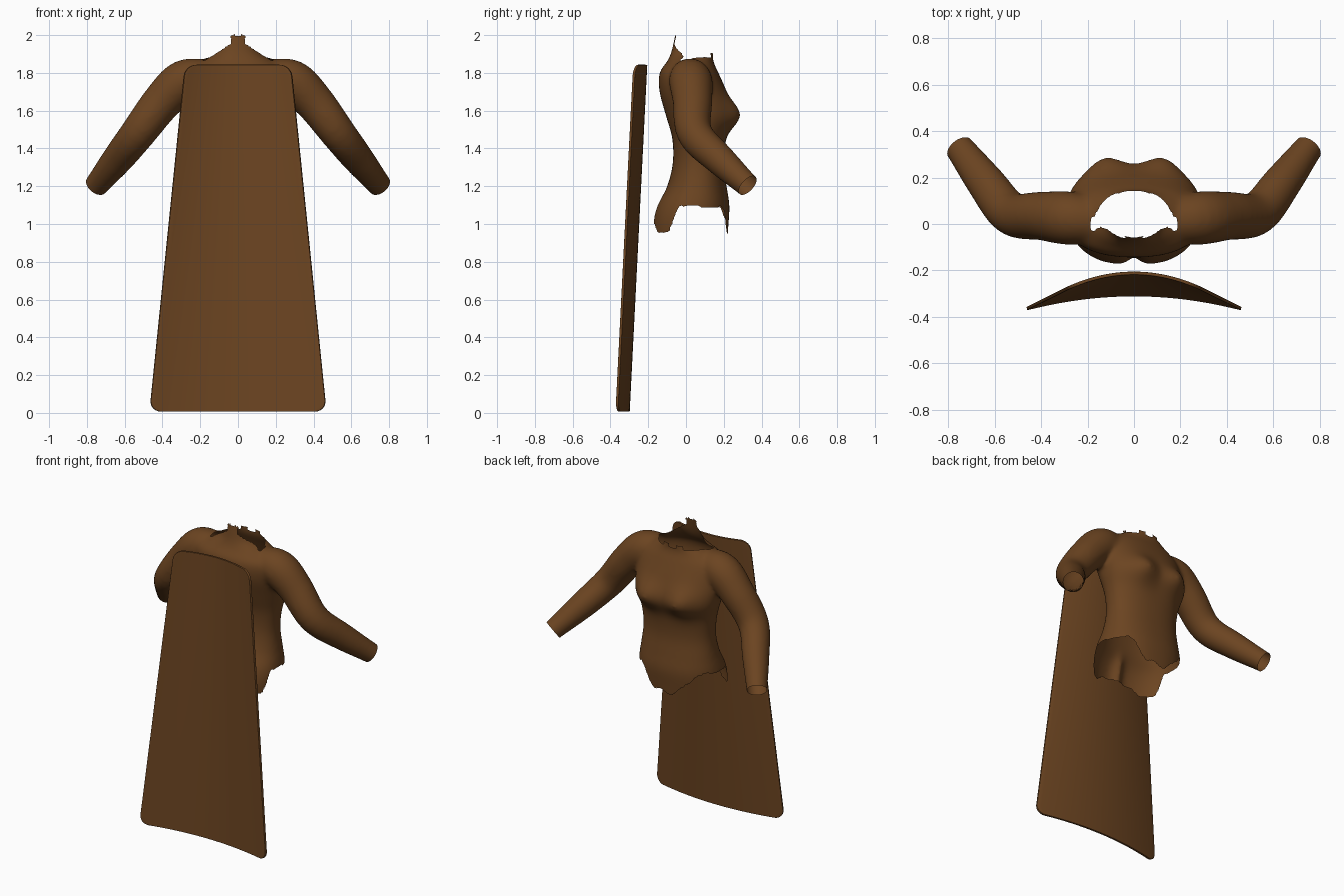
import bpy, bmesh, math
from mathutils import Vector

if "Cube" in bpy.data.objects:
    bpy.data.objects.remove(bpy.data.objects["Cube"])

brown = bpy.data.materials.new("brown_leather")
brown.diffuse_color = (0.148, 0.058, 0.015, 1)
brown.use_nodes = True
brown.node_tree.nodes["Principled BSDF"].inputs["Base Color"].default_value = brown.diffuse_color


def spline(keys, steps):
    """Catmull-Rom samples through a short list of tuples."""
    out = []
    n = len(keys)
    for i in range(n - 1):
        p = [keys[max(0, min(n - 1, i + k))] for k in (-1, 0, 1, 2)]
        for s in range(steps):
            t = s / steps
            out.append([0.5 * (2 * b + (c - a) * t + (2 * a - 5 * b + 4 * c - d) * t * t
                               + (3 * b - a - 3 * c + d) * t ** 3) for a, b, c, d in zip(*p)])
    return out + [list(keys[-1])]


def loft(bm, rings):
    """Closed skin over a list of point rings."""
    vs = [[bm.verts.new(p) for p in r] for r in rings]
    n = len(vs[0])
    for a, b in zip(vs, vs[1:]):
        for i in range(n):
            bm.faces.new((a[i], a[(i + 1) % n], b[(i + 1) % n], b[i]))
    bm.faces.new(vs[0][::-1])
    bm.faces.new(vs[-1])


def add_object(name, bm):
    bmesh.ops.recalc_face_normals(bm, faces=bm.faces)
    me = bpy.data.meshes.new(name)
    bm.to_mesh(me)
    bm.free()
    ob = bpy.data.objects.new(name, me)
    bpy.context.collection.objects.link(ob)
    me.materials.append(brown)
    bpy.ops.object.select_all(action='DESELECT')
    bpy.context.view_layer.objects.active = ob
    ob.select_set(True)
    return ob


def ramp(v, a, b):
    t = max(0.0, min(1.0, (v - a) / (b - a)))
    return t * t * (3 - 2 * t)


# ---- Jacket body: height, half width, rear depth, chest depth
BODY = [(0.86, .26, -.178, .215), (1.0, .28, -.178, .225), (1.1, .278, -.155, .23),
        (1.2, .258, -.10, .215), (1.32, .243, -.07, .20), (1.45, .255, -.072, .212),
        (1.57, .285, -.105, .255), (1.7, .298, -.14, .215), (1.8, .28, -.14, .172),
        (1.86, .20, -.10, .145), (1.91, .12, -.078, .145), (2.0, .10, -.058, .155),
        (2.06, .09, -.05, .16)]
bm = bmesh.new()
rings = []
for z, w, back, front in spline(BODY, 4):
    ring = []
    cy, d = (back + front) / 2, (front - back) / 2
    for i in range(64):
        a = math.tau * i / 64
        c, s = math.cos(a), math.sin(a)
        x = w * math.copysign(abs(c) ** 0.88, c)
        y = cy + d * math.copysign(abs(s) ** 0.88, s)
        if s > 0:   # bust
            y += .052 * s * math.exp(-((abs(x) - .135) / .085) ** 2 - ((z - 1.58) / .085) ** 2)
        else:       # seat cleft
            y += .04 * -s * math.exp(-(x / .03) ** 2) * (1 - ramp(z, 1.08, 1.2))
        ring.append((x, y, z))
    rings.append(ring)
loft(bm, rings)

# ---- Sleeves: centre and radius, shoulder to just past the cuff
SLEEVE = [(.14, .01, 1.775, .09), (.28, .025, 1.757, .115), (.40, .035, 1.65, .105),
          (.53, .046, 1.48, .094), (.64, .18, 1.34, .083), (.75, .325, 1.205, .064),
          (.80, .39, 1.143, .062)]
path = spline(SLEEVE, 5)
for side in (1, -1):
    rings = []
    for i, (x, y, z, r) in enumerate(path):
        a, b = path[max(0, i - 1)], path[min(len(path) - 1, i + 1)]
        t = (Vector(b[:3]) - Vector(a[:3])).normalized()
        u = t.cross(Vector((0, 1, .3))).normalized()
        v = t.cross(u)
        ring = []
        for k in range(32):
            ang = math.tau * k / 32
            p = Vector((x, y, z)) + r * (math.cos(ang) * u + math.sin(ang) * v)
            ring.append((p.x * side, p.y, p.z))
        rings.append(ring)
    loft(bm, rings)
jacket = add_object("jacket", bm)

# Fuse body and sleeves into one smooth skin
m = jacket.modifiers.new("fuse", 'REMESH')
m.mode = 'VOXEL'
m.voxel_size = 0.011
m2 = jacket.modifiers.new("soften", 'SMOOTH')
m2.factor = 0.5
m2.iterations = 20
for name in ("fuse", "soften"):
    bpy.ops.object.modifier_apply(modifier=name)


def hem_height(x, y):
    ax = abs(x)
    if y > .08:
        return .95 + .14 * ramp(ax, .06, .22) + .012 * math.sin(x * 45)
    if y < -.03:
        return (1.0 - .05 * ramp(ax, .1, .17)) + .14 * ramp(y, -.10, -.03)
    return 1.09


def collar_height(x, y):
    ax = abs(x)
    if ax > .185:
        return 9
    if y < .03:
        return 2.0 if ax < .037 else 1.95 - .08 * max(0, ax - .05) / .12
    return 1.91 if .025 < ax < .075 else 1.885


def cut_away(p):
    if p.z < 1.15 and abs(p.x) < .35 and p.z < hem_height(p.x, p.y):
        return True
    if p.z > 1.8:
        hole = ((p.x / .18) ** 2 + ((p.y - .045) / .085) ** 2 < 1
                and abs(p.x) < .185 - .75 * max(0, p.y - .01))
        return hole or p.z > collar_height(p.x, p.y)
    return False


# Open the cuffs with a straight cut, the neck and hem with ragged edges
bm = bmesh.new()
bm.from_mesh(jacket.data)
for side in (1, -1):
    co = Vector((.75 * side, .327, 1.204))
    no = Vector((.11 * side, .145, -.135)).normalized()
    near = [f for f in bm.faces if f.calc_center_median().x * side > .6]
    geom = near + list({e for f in near for e in f.edges}) + list({v for f in near for v in f.verts})
    bmesh.ops.bisect_plane(bm, geom=geom, plane_co=co, plane_no=no, clear_outer=True)
bmesh.ops.delete(bm, geom=[f for f in bm.faces if cut_away(f.calc_center_median())],
                 context='FACES')
# Soften the stair steps of the torn edges
for _ in range(3):
    rim = [v for v in bm.verts if v.is_boundary and abs(v.co.x) < .4 and v.co.z < 1.96]
    bmesh.ops.smooth_vert(bm, verts=rim, factor=.5, use_axis_x=True, use_axis_y=True, use_axis_z=True)
bm.to_mesh(jacket.data)
bm.free()
bpy.ops.object.shade_smooth()

# ---- Cape: curved, tapering panel with rounded corners
bm = bmesh.new()
Z0, Z1, R, NX = 0.007, 1.843, .06, 32
corner = [R * (1 - math.cos(math.pi / 2 * i / 6)) for i in range(7)]
heights = ([Z0 + c for c in corner] + [Z0 + R + (Z1 - Z0 - 2 * R) * i / 16 for i in range(1, 16)]
           + [Z1 - c for c in reversed(corner)])
rows = []
for z in heights:
    t = (z - Z0) / (Z1 - Z0)
    w0 = .468 + (.28 - .468) * t
    d = min(z - Z0, Z1 - z, R)
    w = w0 - R + math.sqrt(max(0, R * R - (R - d) ** 2))
    row = []
    for i in range(NX + 1):
        x = w * (2 * i / NX - 1)
        y = -.305 + .093 * t - .062 * (x / w0) ** 2
        row.append(bm.verts.new((x, y, z)))
    rows.append(row)
for a, b in zip(rows, rows[1:]):
    for i in range(NX):
        bm.faces.new((a[i], a[i + 1], b[i + 1], b[i]))
cape = add_object("cape", bm)
s = cape.modifiers.new("thickness", 'SOLIDIFY')
s.thickness = .014
s.offset = 0
b = cape.modifiers.new("soft_edge", 'BEVEL')
b.width = .0055
b.segments = 3
b.limit_method = 'ANGLE'
b.angle_limit = math.radians(50)
for name in ("thickness", "soft_edge"):
    bpy.ops.object.modifier_apply(modifier=name)
bpy.ops.object.shade_smooth_by_angle(angle=math.radians(40))
